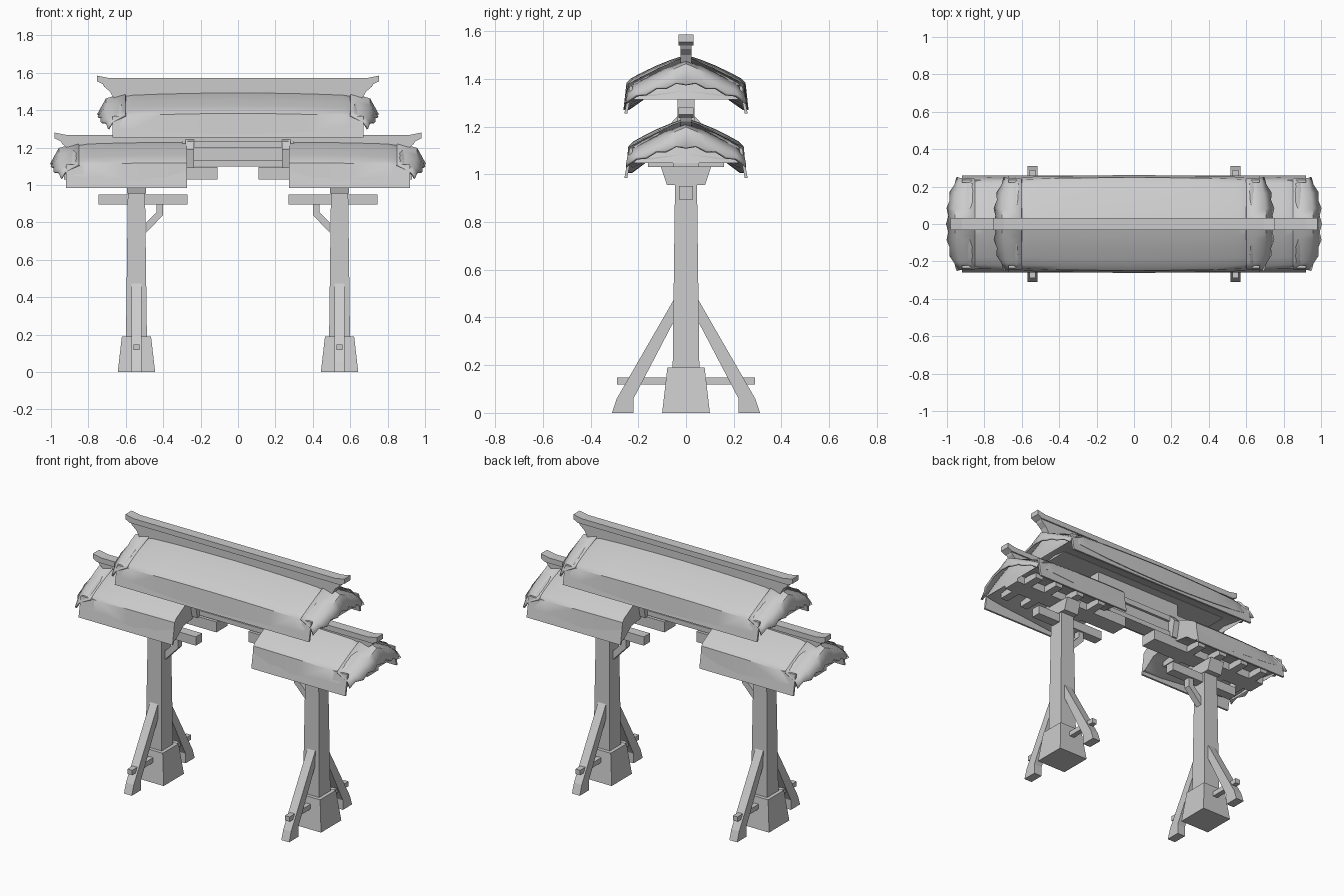
import bpy, bmesh, math

if "Cube" in bpy.data.objects:
    bpy.data.objects.remove(bpy.data.objects["Cube"])

GREY = (0.6, 0.6, 0.6, 1)
mat = bpy.data.materials.new("plain grey")
mat.use_nodes = True
mat.diffuse_color = GREY
mat.node_tree.nodes["Principled BSDF"].inputs["Base Color"].default_value = GREY
mat.node_tree.nodes["Principled BSDF"].inputs["Roughness"].default_value = 0.8


def finish(name, bm, smooth=False):
    bmesh.ops.recalc_face_normals(bm, faces=bm.faces)
    me = bpy.data.meshes.new(name)
    bm.to_mesh(me)
    bm.free()
    ob = bpy.data.objects.new(name, me)
    bpy.context.collection.objects.link(ob)
    me.materials.append(mat)
    if smooth:
        bpy.ops.object.select_all(action='DESELECT')
        ob.select_set(True)
        bpy.context.view_layer.objects.active = ob
        bpy.ops.object.shade_smooth_by_angle(angle=math.radians(35))
    return ob


def loft(name, rings, closed=True, smooth=False):
    """Skin a list of matching point rings; closed rings also get end caps."""
    bm = bmesh.new()
    vs = [[bm.verts.new(p) for p in r] for r in rings]
    n = len(vs[0])
    for a, b in zip(vs, vs[1:]):
        for i in range(n if closed else n - 1):
            j = (i + 1) % n
            bm.faces.new((a[i], a[j], b[j], b[i]))
    if closed:
        bm.faces.new(vs[0])
        bm.faces.new(vs[-1])
    return finish(name, bm, smooth)


def prism_x(name, pts, lo, hi):
    return loft(name, [[(x, y, z) for y, z in pts] for x in (lo, hi)])


def prism_y(name, pts, lo, hi):
    return loft(name, [[(x, y, z) for x, z in pts] for y in (lo, hi)])


def box(name, x0, x1, y, z0, z1):
    prism_y(name, [(x0, z0), (x1, z0), (x1, z1), (x0, z1)], -y, y)


def taper(name, x, z0, z1, a, b):
    loft(name, [[(x + i * w, j * w, z) for i, j in
                 ((-1, -1), (1, -1), (1, 1), (-1, 1))] for z, w in ((z0, a), (z1, b))])


# half of the thatch section: distance from ridge, drop below ridge
SLOPE = [(0, 0), (.06, .02), (.12, .045), (.18, .075), (.22, .097), (.24, .117)]


def thatch(name, ridge, stations):
    """Stations: x, ridge drop, width factor, eave drop."""
    rings = []
    for x, drop, w, eave in stations:
        top = [(y * w, ridge - d - drop) for y, d in SLOPE]
        top.append((.252 * w, ridge - eave))
        under = [(.228 * w, ridge - eave), (.15 * w, ridge - .172), (0, ridge - .15)]
        half = top + under
        ring = half + [(-y, z) for y, z in half[-2:0:-1]]
        rings.append([(x, y, z) for y, z in ring])
    loft(name, rings, smooth=True)


def gable_flap(name, s, start, tip, ridge):
    """Thin curled sheet that overhangs the end of a thatched roof."""
    inner, mid, outer = [], [], []
    for i in range(-6, 7):
        t = abs(i) / 6
        y = i / 6 * .24
        z = ridge - .012 - .115 * t ** 1.1
        inner.append((s * start, y, z))
        mid.append((s * (tip - .045 - .03 * t * t), y * 1.01, z - .03 - .01 * t))
        jag = .012 if i % 2 else 0
        outer.append((s * (tip - .055 * t ** 3 - jag), y * 1.04,
                      ridge - .125 - .075 * t ** 1.5 + jag))
    ob = loft(name, [inner, mid, outer], closed=False, smooth=True)
    mod = ob.modifiers.new("thickness", 'SOLIDIFY')
    mod.thickness = .012
    mod.offset = 0


def skirt(name, x0, x1, top, bottom):
    """Eave boards, front and back."""
    for side, label in ((-1, "front"), (1, "back")):
        prism_x(label + "_" + name, [(side * .222, top), (side * .236, top),
                                     (side * .258, bottom), (side * .246, bottom)], x0, x1)


def ridge_cap(name, half, top):
    def sym(pts):
        return pts + [(-x, z) for x, z in reversed(pts)]
    prism_y(name + "_cap", sym([(half - .06, top - .012), (half, top),
                                (half, top - .03), (half - .03, top - .045)]), -.031, .031)
    prism_y(name + "_beam", sym([(half - .03, top - .042), (half - .04, top - .06),
                                 (half - .07, top - .085), (half - .09, top - .12)]), -.023, .023)


# upper roof
half = [(.2, .002, 1.03, .225), (.4, .006, 1.02, .215), (.56, .012, 1, .2),
        (.63, .022, .985, .19), (.665, .045, .95, .18), (.68, .07, .9, .175)]
thatch("upper_thatch", 1.5, [(-x, a, b, c) for x, a, b, c in reversed(half)]
       + [(0, 0, 1.04, .23)] + half)
skirt("upper_eave", -.67, .67, 1.37, 1.255)
ridge_cap("upper_ridge", .755, 1.585)
box("upper_soffit", -.6, .6, .09, 1.335, 1.37)
box("upper_support", -.3, .3, .036, 1.2, 1.34)

# central tie between the lower roofs
ridge_cap("lower_ridge", .98, 1.28)
box("tie_bottom_beam", -.27, .27, .045, 1.1, 1.13)
box("tie_panel", -.27, .27, .03, 1.13, 1.2)
box("tie_top_beam", -.27, .27, .045, 1.2, 1.235)

for s, side in ((1, "left"), (-1, "right")):
    # lower roof
    gable_flap(side + "_upper_flap", s, .6, .748, 1.5)
    thatch(side + "_lower_thatch", 1.235, [
        (s * x, a, b, c) for x, a, b, c in (
            (.272, 0, .99, .23), (.4, 0, 1, .228), (.6, .002, 1, .21), (.8, .008, .99, .195),
            (.88, .02, .98, .185), (.915, .045, .95, .18), (.93, .07, .9, .175))])
    gable_flap(side + "_lower_flap", s, .85, 1, 1.235)
    skirt(side + "_lower_eave", s * .272, s * .92, 1.11, .985)
    prism_x(side + "_gable_board", [(-.065, 1.09), (.065, 1.09), (.085, 1.19), (.03, 1.25),
                                    (-.03, 1.25), (-.085, 1.19)], s * .235, s * .28)
    box(side + "_roof_beam", s * .11, s * .93, .055, 1.03, 1.095)
    for n, x in enumerate((.38, .54, .7, .85)):
        box(f"{side}_rafter_{n + 1}", s * (x - .025), s * (x + .025), .16, 1.03, 1.07)

    # post
    cx = s * .543
    taper(side + "_footing", cx, 0, .19, .1, .078)
    taper(side + "_post", cx, .18, 1.04, .056, .045)
    box(side + "_crossbeam", s * .27, s * .745, .03, .895, .95)
    prism_x(side + "_bracket", [(-.08, .955), (.08, .955), (.105, 1.03), (-.105, 1.03)],
            cx - .05, cx + .05)
    prism_y(side + "_knee_brace", [(s * x, z) for x, z in (
        (.4, .9), (.4, .84), (.49, .745), (.49, .8), (.435, .855), (.435, .9))], -.02, .02)

    # leaning struts with their locking pin
    for d, label in ((-1, "front"), (1, "back")):
        prism_x(f"{side}_{label}_strut", [(d * y, z) for y, z in (
            (.31, 0), (.29, .06), (.045, .485), (.045, .395), (.22, .06), (.22, 0))],
            cx - .027, cx + .027)
    box(side + "_pin", cx - .016, cx + .016, .29, .118, .148)
